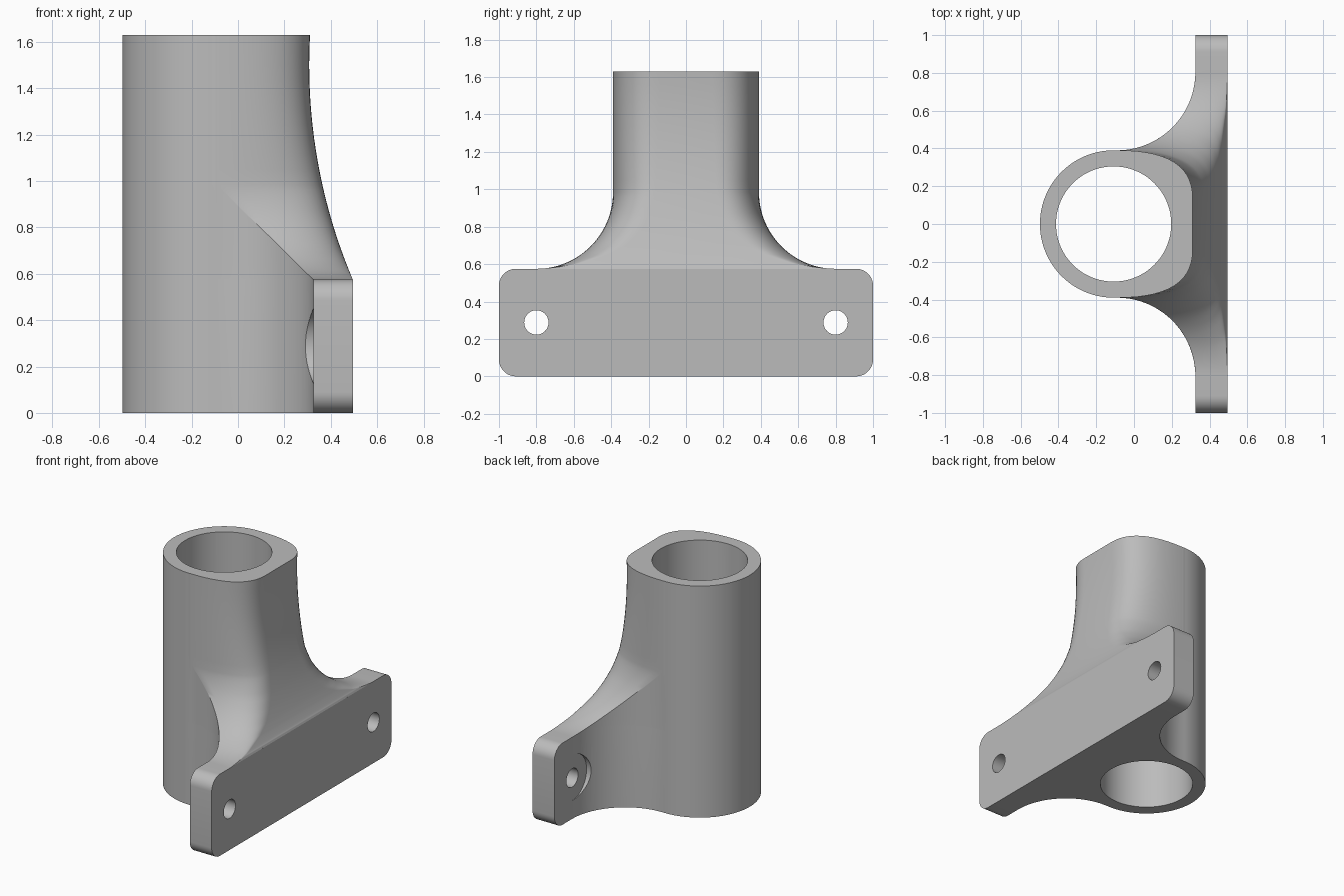
import bpy, bmesh, math
from mathutils import Vector

if "Cube" in bpy.data.objects:
    bpy.data.objects.remove(bpy.data.objects["Cube"])

# Main dimensions
TUBE_X, TUBE_R, BORE_R = -0.108, 0.39, 0.305
HEIGHT, PLATE_Z = 1.63, 0.575
BACK_X, FRONT_X = 0.325, 0.495
FILLET, FX, FY = 0.415, -0.09, 0.805      # plan fillet radius and centre
RISE, RISE_Y, RISE_Z = 0.41, 0.80, 0.985  # vertical fillet radius and centre

grey = bpy.data.materials.new("grey")
grey.diffuse_color = (0.5, 0.5, 0.5, 1)
grey.use_nodes = True
grey.node_tree.nodes["Principled BSDF"].inputs["Base Color"].default_value = grey.diffuse_color


def new_object(name, bm):
    bmesh.ops.recalc_face_normals(bm, faces=bm.faces)
    mesh = bpy.data.meshes.new(name)
    bm.to_mesh(mesh)
    bm.free()
    ob = bpy.data.objects.new(name, mesh)
    ob.data.materials.append(grey)
    bpy.context.collection.objects.link(ob)
    return ob


def loft(name, rings):
    bm = bmesh.new()
    vs = [[bm.verts.new(p) for p in ring] for ring in rings]
    n = len(vs[0])
    for a, b in zip(vs, vs[1:]):
        for i in range(n):
            j = (i + 1) % n
            bm.faces.new((a[i], a[j], b[j], b[i]))
    bm.faces.new(vs[0][::-1])
    bm.faces.new(vs[-1])
    return new_object(name, bm)


def rod_x(name, y, z, r, x0, x1, n=48):
    angles = [math.tau * i / n for i in range(n)]
    return loft(name, [[(x, y + r * math.cos(a), z + r * math.sin(a)) for a in angles]
                       for x in (x0, x1)])


def combine(ob, other, operation):
    mod = ob.modifiers.new(operation, 'BOOLEAN')
    mod.operation, mod.object, mod.solver = operation, other, 'EXACT'
    bpy.context.view_layer.objects.active = ob
    bpy.ops.object.modifier_apply(modifier=mod.name)
    bpy.data.objects.remove(other)


def lerp_table(z, table):
    for (z0, v0), (z1, v1) in zip(table, table[1:]):
        if z <= z1:
            return v0 + (v1 - v0) * max(0, z - z0) / (z1 - z0)
    return table[-1][1]


# Half width of the flat front face at each height
FLAT = [(.575, .8), (.582, .70), (.6, .58), (.65, .42), (.7, .32),
        (.77, .25), (.85, .2), (1.0, .16), (1.63, .14)]


def section(z, width):
    """Closed outline: round back, side fillets, rounded front corners."""
    zz = max(z, PLATE_Z)
    front = 0.307 + 2.37 - math.sqrt(2.37 ** 2 - (1.5 - zz) ** 2)
    flat = min(lerp_table(zz, FLAT), width)
    touch = math.atan2(FY, FX - TUBE_X)
    half = []
    for i in range(33):
        a = math.pi + (touch - math.pi) * i / 32
        half.append(Vector((TUBE_X + TUBE_R * math.cos(a), TUBE_R * math.sin(a))))
    start = touch - math.pi
    end = math.asin(max(-0.9998, (width - FY) / FILLET))
    for i in range(1, 25):
        a = start + (end - start) * i / 24
        half.append(Vector((FX + FILLET * math.cos(a), FY + FILLET * math.sin(a))))
    s, k, c = half[-1], Vector((front, width)), Vector((front, flat))
    for i in range(1, 15):
        t = i / 14
        half.append(s * (1 - t) ** 2 + k * 2 * t * (1 - t) + c * t * t)
    pts = half + [Vector((p.x, -p.y)) for p in half[:0:-1]]
    return [(p.x, p.y, z) for p in pts]


# Tube body flaring into the mounting plate
levels = [(0, RISE_Y)]
for i in range(29):
    a = math.pi / 2 * (1 - i / 28)
    levels.append((RISE_Z - RISE * math.sin(a), RISE_Y - RISE * math.cos(a)))
for i in range(1, 11):
    levels.append((RISE_Z + (HEIGHT - RISE_Z) * i / 10, RISE_Y - RISE))
body = loft("tube_bracket", [section(z, w) for z, w in levels])

# Mounting plate with rounded corners
outline = []
for cy, cz, q in ((1, 1, 0), (-1, 1, 1), (-1, 0, 2), (1, 0, 3)):
    r = 0.09
    for i in range(11):
        a = math.pi / 2 * (q + i / 10)
        outline.append((cy * (1 - r) + r * math.cos(a),
                        (PLATE_Z - r if cz else r) + r * math.sin(a)))
plate = loft("plate", [[(x, y, z) for y, z in outline] for x in (BACK_X, FRONT_X)])
combine(body, plate, 'UNION')

# Bore through the tube
ring = [math.tau * i / 80 for i in range(80)]
bore = loft("bore", [[(TUBE_X + BORE_R * math.cos(a), BORE_R * math.sin(a), z) for a in ring]
                     for z in (-0.1, HEIGHT + 0.1)])
combine(body, bore, 'DIFFERENCE')

# Screw holes and their spot faces
for y in (-0.8, 0.8):
    combine(body, rod_x("spot_face", y, 0.288, 0.16, 0.1, BACK_X + 0.001), 'DIFFERENCE')
    combine(body, rod_x("screw_hole", y, 0.288, 0.065, 0.2, 0.6), 'DIFFERENCE')

bpy.ops.object.select_all(action='DESELECT')
body.select_set(True)
bpy.context.view_layer.objects.active = body
bpy.ops.object.shade_smooth_by_angle(angle=math.radians(30))
